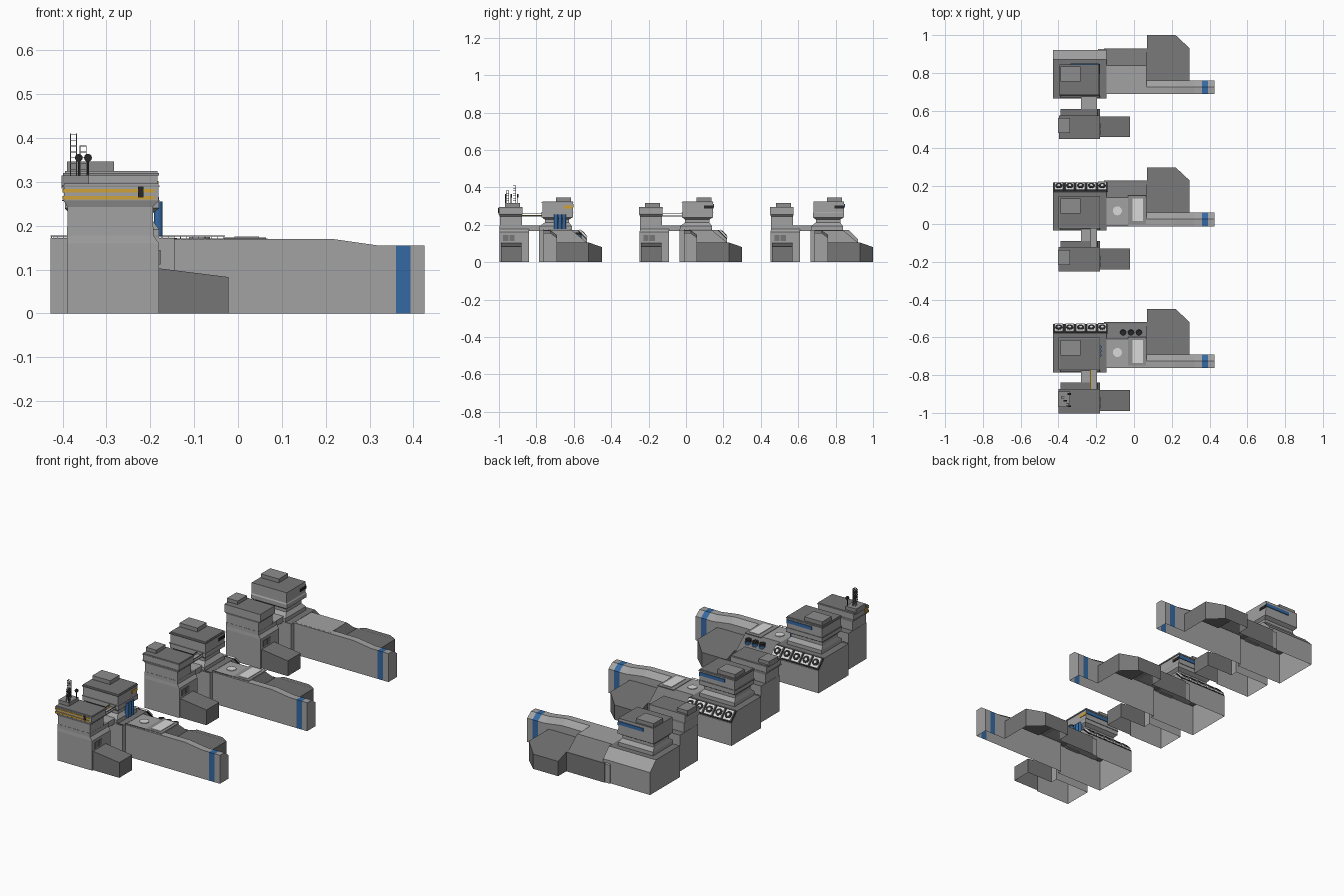
import bpy, bmesh, math
from mathutils import Matrix, Vector

if "Cube" in bpy.data.objects:
    bpy.data.objects.remove(bpy.data.objects["Cube"])

COLS = {"light grey": (0.36, 0.36, 0.36), "dark grey": (0.18, 0.18, 0.18), "mid grey": (0.27, 0.27, 0.27),
        "blue": (0.035, 0.14, 0.36), "yellow": (0.62, 0.36, 0.04), "white": (0.7, 0.7, 0.7),
        "black": (0.02, 0.02, 0.02)}
MATS = []
for n, c in COLS.items():
    m = bpy.data.materials.new(n)
    m.diffuse_color = (*c, 1)
    m.use_nodes = True
    m.node_tree.nodes["Principled BSDF"].inputs["Base Color"].default_value = m.diffuse_color
    MATS.append(m)
LIGHT, DARK, MID, BLUE, YELLOW, WHITE, BLACK = range(7)


def make(name, bm, mat=LIGHT, rule=None, y=0):
    bmesh.ops.recalc_face_normals(bm, faces=bm.faces)
    bm.normal_update()
    for f in bm.faces:
        f.material_index = rule(f) if rule else mat
    me = bpy.data.meshes.new(name)
    for m in MATS:
        me.materials.append(m)
    bm.to_mesh(me)
    bm.free()
    o = bpy.data.objects.new(name, me)
    o.location.y = y
    bpy.context.collection.objects.link(o)
    return o


def loft(rings):
    bm = bmesh.new()
    vs = [[bm.verts.new(p) for p in r] for r in rings]
    n = len(vs[0])
    for a, b in zip(vs, vs[1:]):
        for i in range(n):
            bm.faces.new((a[i], a[(i + 1) % n], b[(i + 1) % n], b[i]))
    bm.faces.new(vs[0])
    bm.faces.new(vs[-1])
    return bm


def stack(levels):
    """Rectangular rings (z, x0, x1, y0, y1) lofted upward."""
    return loft([[(a, c, z), (b, c, z), (b, d, z), (a, d, z)] for z, a, b, c, d in levels])


def add_box(bm, x0, x1, y0, y1, z0, z1):
    mat = Matrix.Translation(((x0 + x1) / 2, (y0 + y1) / 2, (z0 + z1) / 2)) @ \
        Matrix.Diagonal((x1 - x0, y1 - y0, z1 - z0, 1))
    bmesh.ops.create_cube(bm, size=1, matrix=mat)


def boxes(name, mat, y, *dims):
    bm = bmesh.new()
    for d in dims:
        add_box(bm, *d)
    return make(name, bm, mat, y=y)


def cyls(name, mat, y, r, depth, centres, rot=Matrix(), seg=12):
    bm = bmesh.new()
    for c in centres:
        bmesh.ops.create_cone(bm, cap_ends=True, segments=seg, radius1=r, radius2=r, depth=depth,
                              matrix=Matrix.Translation(c) @ rot)
    return make(name, bm, mat, y=y)


def join_open(name, parts, rule, cuts=()):
    """Union the solids, open the underside, cut stripe edges and colour by rule."""
    objs = [make("part", p) for p in parts]
    for o in objs[1:]:
        md = objs[0].modifiers.new("union", "BOOLEAN")
        md.operation, md.solver, md.object = "UNION", "EXACT", o
    dg = bpy.context.evaluated_depsgraph_get()
    bm = bmesh.new()
    bm.from_object(objs[0], dg)
    for o in objs:
        bpy.data.objects.remove(o)
    for x in cuts:
        bmesh.ops.bisect_plane(bm, geom=bm.verts[:] + bm.edges[:] + bm.faces[:],
                               plane_co=(x, 0, 0), plane_no=(1, 0, 0))
    bmesh.ops.recalc_face_normals(bm, faces=bm.faces)
    under = [f for f in bm.faces if all(v.co.z < 1e-4 for v in f.verts)]
    bm.normal_update()
    for f in bm.faces:
        f.material_index = rule(f)
    bmesh.ops.delete(bm, geom=under, context="FACES")
    me = bpy.data.meshes.new(name)
    for m in MATS:
        me.materials.append(m)
    bm.to_mesh(me)
    bm.free()
    return me


def place(name, me, y):
    o = bpy.data.objects.new(name, me)
    o.location.y = y
    bpy.context.collection.objects.link(o)


# main hull: rear hall, raised middle, low dark side hull, long arm
def prism_x(prof, x0, x1):
    return loft([[(x, y, z) for y, z in prof] for x in (x0, x1)])


hall = prism_x([(-.035, 0), (-.035, .172), (.17, .172), (.22, .122), (.22, 0)], -.428, -.145)
raised = prism_x([(-.005, 0), (-.005, .1705), (.14, .1705), (.226, .1), (.226, 0)], -.19, .067)
plan = [(-.16, .04), (.295, .04), (.295, .23), (.22, .30), (.07, .30), (.07, .23), (-.16, .23)]
low = loft([[(x, y, 0) for x, y in plan], [(x, y, .105 - max(0, y - .23) * .35) for x, y in plan]])
arm = loft([[(x, -.012, 0), (x, -.012, h), (x, .026, h), (x, .06, h - .025), (x, .06, 0)]
            for x, h in ((-.17, .17), (.215, .17), (.32, .155), (.425, .155))])


def hull_rule(f):
    c, n = f.calc_center_median(), f.normal
    if .36 < c.x < .393:
        return BLUE
    if c.x > -.145 and c.y > .065 and c.z < .14 and not (abs(n.x) > .9 and c.z > .1):
        return DARK
    return DARK if c.x < -.14 and n.z > .9 else LIGHT


hull = join_open("hull", [hall, raised, low, arm], hull_rule, (.36, .393))

# front tower with its low side block
tower_low = stack([(0, -.39, -.18, -.248, -.09), (.16, -.39, -.18, -.248, -.09),
                   (.178, -.39, -.193, -.246, -.09), (.197, -.39, -.193, -.246, -.09)])
tower_top = stack([(.19, -.389, -.194, -.245, -.128), (.243, -.389, -.194, -.245, -.128),
                   (.256, -.397, -.181, -.25, -.125), (.296, -.397, -.181, -.25, -.125)])
block = loft([[(x, -.24, 0), (x, -.24, h), (x, -.13, h), (x, -.13, 0)] for x, h in ((-.19, .104), (-.022, .083))])


def tower_rule(f):
    return DARK if f.normal.z > .9 or f.calc_center_median().x > -.175 else LIGHT


front_tower = join_open("front_tower", [tower_low, tower_top, block], tower_rule)

RX45 = Matrix.Rotation(math.radians(-45), 4, "X")
RX90 = Matrix.Rotation(math.radians(90), 4, "X")
FAN_X = [-.398 + i * .0575 for i in range(5)]


def station(tag, y, detail):
    place(tag + "hull", hull, y)
    place(tag + "front_tower", front_tower, y)
    # main tower: skirt, neck and overhanging head
    make(tag + "main_tower", stack([
        (.17, -.39, -.18, -.033, .14), (.192, -.39, -.18, -.033, .14), (.212, -.385, -.195, -.005, .125),
        (.228, -.385, -.195, -.005, .125), (.24, -.395, -.18, -.022, .145), (.262, -.395, -.18, -.022, .145),
        (.268, -.395, -.184, -.018, .145), (.325, -.395, -.184, -.018, .145)]),
        rule=lambda f: DARK if f.normal.z > .95 else LIGHT, y=y)
    boxes(tag + "roof_boxes", MID, y, (-.39, -.283, .055, .135, .32, .346),
          (-.403, -.34, -.218, -.138, .285, .315))
    boxes(tag + "low_bridge", LIGHT, y, (-.28, -.197, -.095, -.02, .167, .197))
    boxes(tag + "rear_window", BLUE, y, (-.335, -.184, .144, .149, .292, .31))
    boxes(tag + "side_window", YELLOW if detail == 2 else BLACK, y, (-.186, -.181, .095, .146, .286, .302))
    boxes(tag + "vents", DARK, y, (-.182, -.177, -.228, -.2, .112, .145), (-.182, -.177, -.194, -.166, .112, .145))
    if not detail:
        return
    # cooling fans along the sloped rear edge
    d = Vector((0, 1, 1)).normalized()
    mid = Vector((0, .195, .147))
    bm = bmesh.new()
    bmesh.ops.create_cube(bm, size=1, matrix=Matrix.Translation(mid + Vector((-.283, 0, 0))) @ RX45
                          @ Matrix.Diagonal((.288, .066, .006, 1)))
    make(tag + "fan_bed", bm, BLACK, y=y)
    bm = bmesh.new()
    for x in FAN_X:
        bmesh.ops.create_cube(bm, size=1, matrix=Matrix.Translation(mid + d * .006 + Vector((x, 0, 0))) @ RX45
                              @ Matrix.Diagonal((.046, .056, .012, 1)))
    make(tag + "fan_frames", bm, WHITE, y=y)
    at = [mid + d * .0125 + Vector((x, 0, 0)) for x in FAN_X]
    cyls(tag + "fan_rotors", BLACK, y, .019, .003, at, RX45, 16)
    cyls(tag + "fan_hubs", WHITE, y, .008, .006, at, RX45, 8)
    # landing pads on the raised roof
    cyls(tag + "round_pad", WHITE, y, .024, .004, [(-.088, .07, .172)], seg=24)
    boxes(tag + "pad_frame", MID, y, (-.032, .064, .0, .152, .169, .173))
    boxes(tag + "pad_plate", WHITE, y, (-.008, .048, .015, .135, .171, .176))
    # upper walkway with rails
    boxes(tag + "walkway", LIGHT, y, (-.232, -.195, -.13, -.015, .243, .25))
    boxes(tag + "walkway_rails", DARK, y, *[(x, x + .002, -.13, -.015, .258, .261) for x in (-.232, -.197)])
    # hull edge railing
    bm = bmesh.new()
    add_box(bm, -.428, -.145, -.035, -.033, .176, .178)
    add_box(bm, -.145, -.03, -.011, -.009, .176, .178)
    for i in range(29):
        x = -.426 + i * .014
        fy = -.034 if x < -.146 else -.01
        add_box(bm, x, x + .0015, fy - .001, fy + .001, .169, .178)
    make(tag + "railing", bm, MID, y=y)
    # armour ledges round the tower heads
    boxes(tag + "ledges", MID, y, (-.399, -.18, -.024, .148, .315, .32), (-.399, -.18, -.024, .148, .262, .266),
          (-.401, -.179, -.252, -.123, .288, .292), (-.401, -.179, -.252, -.123, .256, .259))
    if detail < 2:
        return
    # yellow bands and window strips
    boxes(tag + "yellow_bands", YELLOW, y, *[(-.4, -.19, -.253, -.22, z, z + .008) for z in (.26, .276)])
    boxes(tag + "band_panel", BLACK, y, (-.228, -.216, -.2545, -.249, .264, .29))
    boxes(tag + "walkway_stripe", YELLOW, y, (-.234, -.224, -.13, -.015, .249, .252))
    # blue tanks beside the neck, dark drums on the slope
    cyls(tag + "blue_tanks", BLUE, y, .01, .08, [(-.182, .055 + i * .022, .215) for i in range(3)])
    cyls(tag + "slope_drums", BLACK, y, .015, .045, [(-.058 + i * .042, .175, .135) for i in range(3)])
    cyls(tag + "drum_bands", BLUE, y, .0165, .014, [(-.058 + i * .042, .175, .138) for i in range(3)])
    # lattice masts and dishes
    bm = bmesh.new()
    for x, my, top in ((-.375, -.168, .41), (-.353, -.205, .382)):
        for sx in (-.007, .007):
            for sy in (-.007, .007):
                add_box(bm, x + sx - .001, x + sx + .001, my + sy - .001, my + sy + .001, .29, top)
        z = .315
        while z < top + .001:
            for s in (-.007, .007):
                add_box(bm, x - .008, x + .008, my + s - .001, my + s + .001, z - .0015, z)
                add_box(bm, x + s - .001, x + s + .001, my - .008, my + .008, z - .0015, z)
            z += .0135
    make(tag + "masts", bm, DARK, y=y)
    cyls(tag + "dishes", BLACK, y, .009, .008, [(-.363, -.185, .355), (-.342, -.215, .355), (-.342, -.15, .355)], RX90)
    boxes(tag + "dish_posts", BLACK, y, (-.365, -.361, -.187, -.183, .31, .355),
          (-.344, -.34, -.217, -.213, .29, .355), (-.344, -.34, -.152, -.148, .31, .355))


station("detailed_", -.75, 2)
station("middle_", 0, 1)
station("simple_", .70, 0)
